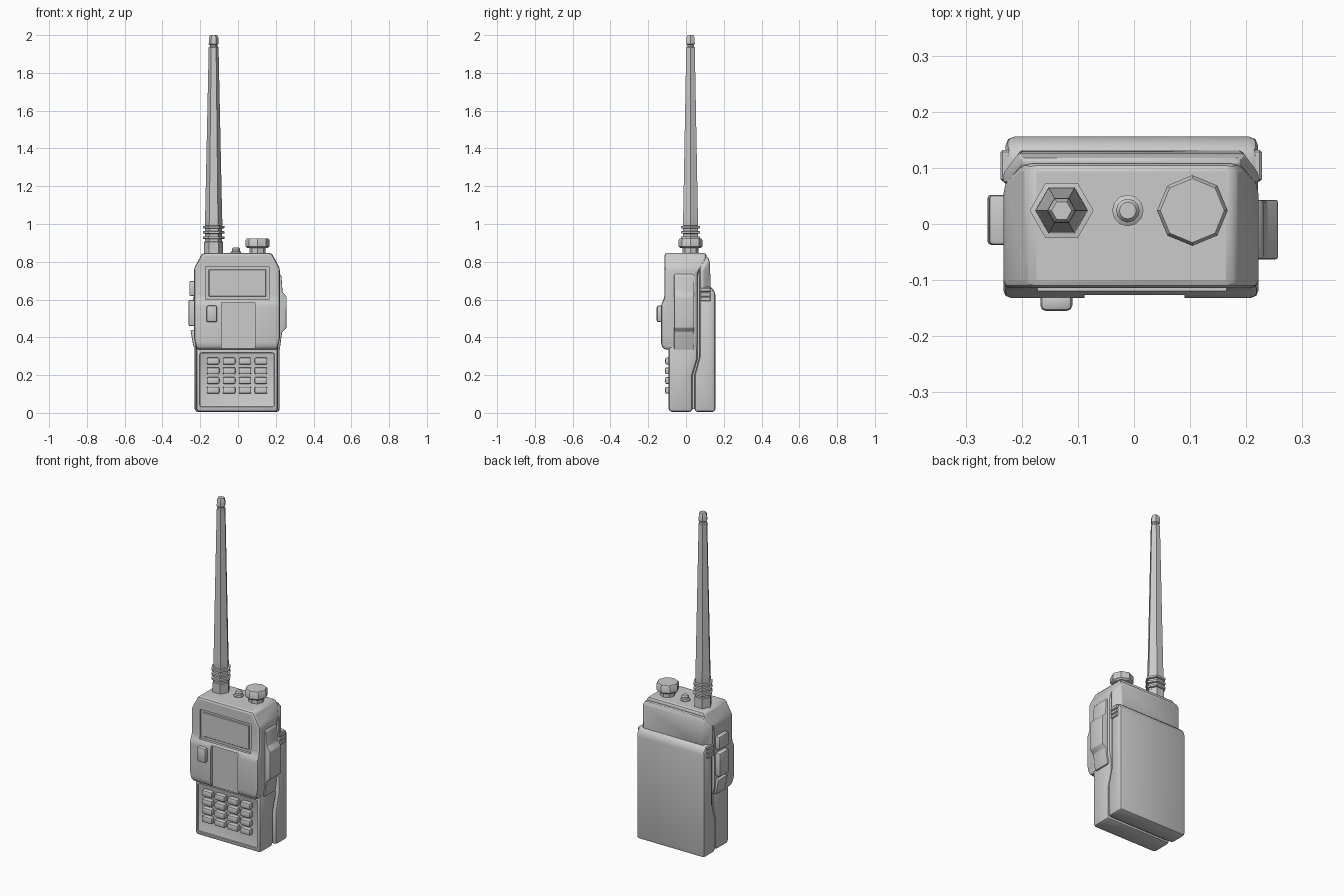
import bpy, bmesh, math
from mathutils import Vector

if "Cube" in bpy.data.objects:
    bpy.data.objects.remove(bpy.data.objects["Cube"])


def finish(ob, bevel=0.0, seg=2):
    """Round the hard edges, then smooth by angle."""
    bm = bmesh.new()
    bm.from_mesh(ob.data)
    bmesh.ops.remove_doubles(bm, verts=bm.verts, dist=1e-5)
    if bevel:
        hard = [e for e in bm.edges if e.is_manifold and e.calc_face_angle(0) > math.radians(20)]
        bmesh.ops.bevel(bm, geom=hard, offset=bevel, segments=seg, profile=0.5,
                        affect='EDGES', clamp_overlap=True)
    bmesh.ops.recalc_face_normals(bm, faces=bm.faces)
    bm.to_mesh(ob.data)
    bm.free()
    bpy.ops.object.select_all(action='DESELECT')
    ob.select_set(True)
    bpy.context.view_layer.objects.active = ob
    bpy.ops.object.shade_smooth_by_angle(angle=math.radians(35))
    return ob


def prism(name, pts, axis, a, b, bevel=0.0, seg=2):
    """Extrude a 2D outline along x (y,z pts), y (x,z pts) or z (x,y pts)."""
    place = {'x': lambda p, t: (t, p[0], p[1]),
             'y': lambda p, t: (p[0], t, p[1]),
             'z': lambda p, t: (p[0], p[1], t)}[axis]
    bm = bmesh.new()
    face = bm.faces.new([bm.verts.new(place(p, a)) for p in pts])
    ext = bmesh.ops.extrude_face_region(bm, geom=[face])
    move = Vector(place((0, 0), b - a))
    bmesh.ops.translate(bm, vec=move, verts=[v for v in ext['geom'] if isinstance(v, bmesh.types.BMVert)])
    bmesh.ops.recalc_face_normals(bm, faces=bm.faces)
    me = bpy.data.meshes.new(name)
    bm.to_mesh(me)
    bm.free()
    ob = bpy.data.objects.new(name, me)
    bpy.context.collection.objects.link(ob)
    return finish(ob, bevel, seg)


def box(name, x0, x1, y0, y1, z0, z1, bevel=0.0, seg=2):
    return prism(name, [(x0, z0), (x1, z0), (x1, z1), (x0, z1)], 'y', y0, y1, bevel, seg)


def boolean(ob, cutter, op):
    mod = ob.modifiers.new("cut", 'BOOLEAN')
    mod.operation, mod.object, mod.solver = op, cutter, 'EXACT'
    bpy.context.view_layer.objects.active = ob
    bpy.ops.object.modifier_apply(modifier=mod.name)
    bpy.data.objects.remove(cutter)
    return ob


def lathe(name, cx, cy, profile, n):
    """Turned part with n sides from (radius, z) points."""
    bm = bmesh.new()
    rings = [[bm.verts.new((cx + r * math.cos(2 * math.pi * i / n),
                            cy + r * math.sin(2 * math.pi * i / n), z)) for i in range(n)]
             for r, z in profile]
    for lo, hi in zip(rings, rings[1:]):
        for i in range(n):
            j = (i + 1) % n
            bm.faces.new((lo[i], lo[j], hi[j], hi[i]))
    bm.faces.new(rings[0])
    bm.faces.new(rings[-1])
    me = bpy.data.meshes.new(name)
    bm.to_mesh(me)
    bm.free()
    ob = bpy.data.objects.new(name, me)
    bpy.context.collection.objects.link(ob)
    return finish(ob)


# Lower body with recessed keypad panel
lower = prism("lower_body", [(-.092, .005), (.035, .005), (.035, .2), (.062, .29), (.062, .4), (-.092, .4)],
              'x', -.222, .212, .018)
boolean(lower, box("panel_cutter", -.204, .194, -.2, -.083, .03, .32, .012), 'DIFFERENCE')
finish(lower)

# Upper housing: side profile crossed with front outline
HEAD = [(-.22, .335), (.209, .335), (.222, .4), (.222, .765), (.178, .847), (-.188, .847), (-.233, .765), (-.233, .4)]
head = prism("upper_housing", [(-.118, .335), (.062, .335), (.062, .74), (.108, .815), (.108, .847),
                               (-.114, .847), (-.114, .61), (-.132, .575), (-.132, .36)], 'x', -.3, .3)
boolean(head, prism("outline_cutter", HEAD, 'y', -.3, .3), 'INTERSECT')
finish(head, .014)
boolean(head, box("channel_cutter", -.088, .09, -.2, -.117, .3, .585), 'DIFFERENCE')
boolean(head, box("display_cutter", -.172, .165, -.2, -.104, .6, .775), 'DIFFERENCE')
finish(head)

# Display window
box("display_window", -.155, .148, -.109, -.095, .615, .76, .003, 1)

# Core visible in the seam between body and battery
prism("seam_core", [(.0, .02), (.06, .02), (.06, .19), (.09, .3), (.09, .75), (.1, .8), (.0, .8)],
      'x', -.198, .188)

# Battery pack and the sloped plate above it
prism("battery_pack", [(.045, .005), (.156, .005), (.156, .635), (.134, .668), (.072, .668), (.072, .3), (.045, .2)],
      'x', -.229, .221, .016)
plate = prism("back_plate", [(.072, .64), (.132, .64), (.126, .8), (.116, .825), (.104, .825), (.072, .77)],
              'x', -.3, .3)
boolean(plate, prism("plate_outline_cutter", [(-.233, .6), (.222, .6), (.222, .755), (.18, .84), (-.19, .84), (-.233, .755)],
                     'y', -.1, .3), 'INTERSECT')
boolean(plate, prism("plate_corner_cutter", [(-.233, .06), (.222, .06), (.222, .09), (.185, .14), (-.195, .14), (-.233, .09)],
                     'z', .5, .9), 'INTERSECT')
finish(plate, .004, 1)

# Ribbed battery latches on both sides
for side in (-1, 1):
    for i in range(3):
        xs = sorted((-.005 + side * .2, -.005 + side * .233))
        box("battery_latch_rib", *xs, .076, .132, .592 + i * .024, .614 + i * .024, .004, 1)

# Keypad, four by four
for row in range(4):
    for col in range(4):
        x, z = -.132 + col * .0845, .12 + row * .0515
        box("keypad_key", x - .033, x + .033, -.11, -.075, z - .018, z + .018, .007)

# Front button
box("front_button", -.167, -.11, -.155, -.12, .48, .568, .01)

# Side grip on the right
prism("side_grip", [(.19, .335), (.221, .335), (.234, .43), (.257, .45), (.257, .615), (.236, .64), (.23, .725), (.22, .737), (.19, .737)],
      'y', -.063, .043, .005)

# Side buttons on the left
for name, z0, z1, x0, x1 in (("upper_side_button", .62, .698, -.258, -.258),
                             ("middle_side_button", .46, .598, -.261, -.261),
                             ("lower_side_button", .35, .44, -.236, -.252)):
    prism(name, [(-.2, z0), (x0, z0), (x1, z1), (-.2, z1)], 'y', -.037, .052, .006)

# Antenna with collar rings
prof = [(.05, .83), (.05, .905), (.045, .908)]
for z in (.92, .948, .976):
    prof += [(.045, z), (.057, z + .002), (.057, z + .013), (.045, z + .015)]
prof += [(.047, 1.0), (.045, 1.04), (.026, 1.935), (.02, 1.94), (.02, 1.948), (.026, 1.953), (.025, 1.985), (.018, 2.0)]
lathe("antenna", -.129, .024, prof, 6)

# Volume knob and indicator lamp
lathe("volume_knob", .104, .024, [(.042, .83), (.042, .872), (.055, .874), (.063, .882), (.063, .915), (.057, .924)], 8)
lathe("indicator_lamp", -.011, .024, [(.028, .83), (.028, .852), (.021, .856), (.021, .868), (.015, .876)], 12)
